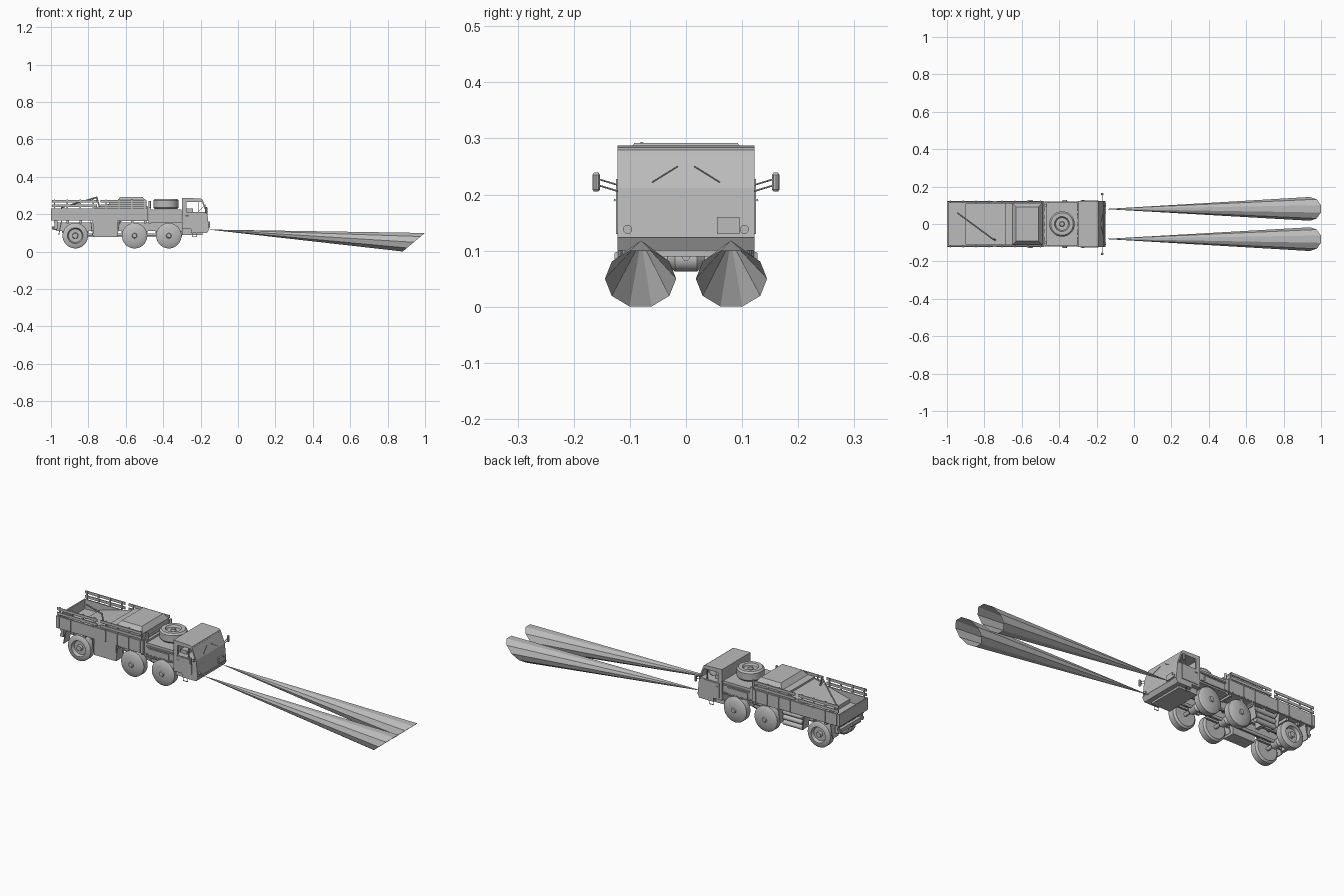
import bpy, bmesh, math
from mathutils import Vector, Matrix

old = bpy.data.objects.get("Cube")
if old:
    bpy.data.objects.remove(old, do_unlink=True)

grey = bpy.data.materials.new("plain grey")
grey.use_nodes = True
COLOUR = (.5, .5, .5, 1)
grey.diffuse_color = COLOUR
grey.node_tree.nodes["Principled BSDF"].inputs["Base Color"].default_value = COLOUR
SIDES = (("left", 1), ("right", -1))


def finish(name, bm, smooth=False, fix=True):
    if fix:
        bmesh.ops.recalc_face_normals(bm, faces=bm.faces)
    mesh = bpy.data.meshes.new(name)
    bm.to_mesh(mesh)
    bm.free()
    mesh.materials.append(grey)
    if smooth:
        mesh.shade_smooth()
        mesh.set_sharp_from_angle(angle=math.radians(35))
    ob = bpy.data.objects.new(name, mesh)
    bpy.context.collection.objects.link(ob)
    return ob


def box(name, x, y, z, inset=0):
    """Box from ranges; inset narrows the top."""
    bm = bmesh.new()
    bmesh.ops.create_cube(bm, size=1)
    for v in bm.verts:
        top = v.co.z > 0
        v.co = Vector([a + (b - a) * (c + .5) for (a, b), c in zip((x, y, z), v.co)])
        if top and inset:
            v.co.x += inset if v.co.x < sum(x) / 2 else -inset
            v.co.y += inset if v.co.y < sum(y) / 2 else -inset
    return finish(name, bm)


def pair(name, x, y, z):
    """Matching boxes on both sides."""
    for side, s in SIDES:
        box(f"{side}_{name}", x, sorted((s * y[0], s * y[1])), z)


def prism(name, profile, y0, y1):
    """Side profile in x and z, pushed across the width."""
    bm = bmesh.new()
    face = bm.faces.new([bm.verts.new((x, y0, z)) for x, z in profile])
    ext = bmesh.ops.extrude_face_region(bm, geom=[face])["geom"]
    bmesh.ops.translate(bm, vec=(0, y1 - y0, 0),
                        verts=[g for g in ext if isinstance(g, bmesh.types.BMVert)])
    return finish(name, bm)


def rod(name, start, end, radius, sides=8):
    a, b = Vector(start), Vector(end)
    bm = bmesh.new()
    turn = (b - a).to_track_quat("Z", "Y").to_matrix().to_4x4()
    bmesh.ops.create_cone(bm, cap_ends=True, segments=sides, radius1=radius, radius2=radius,
                          depth=(b - a).length, matrix=Matrix.Translation((a + b) / 2) @ turn)
    return finish(name, bm, sides > 8)


def lathe(name, profile, centre, axis, sides=32):
    """Turn a profile of (radius, offset along axis)."""
    bm = bmesh.new()
    turn = Vector(axis).to_track_quat("Z", "Y").to_matrix()
    rings = [[bm.verts.new(Vector(centre) + turn @ Vector(
        (r * math.cos(math.tau * i / sides), r * math.sin(math.tau * i / sides), h)))
        for i in range(sides)] for r, h in profile]
    for low, high in zip(rings, rings[1:]):
        for i in range(sides):
            j = (i + 1) % sides
            bm.faces.new((low[i], low[j], high[j], high[i]))
    bm.faces.new(rings[0])
    bm.faces.new(rings[-1])
    return finish(name, bm, True)


# Cab: solid lower body, open side windows, raked windscreen and roof
W = .122
prism("cab_lower_body", [(-.3, .12), (-.155, .12), (-.164, .212), (-.3, .212)], -W, W)
prism("windscreen", [(-.172, .212), (-.164, .212), (-.187, .272), (-.195, .272)], -W, W)
prism("cab_roof", [(-.3, .265), (-.185, .265), (-.19, .279), (-.2, .284), (-.3, .287)], -W, W)
box("cab_back_wall", (-.3, -.288), (-W, W), (.2, .28))
pair("rear_window_pillar", (-.3, -.275), (.114, W), (.2, .28))
pair("window_divider", (-.212, -.208), (.114, W), (.21, .27))
prism("sloped_bumper", [(-.25, .1), (-.165, .1), (-.152, .123), (-.25, .123)], -W, W)
box("underbody_plate", (-.3, -.19), (-.1, .1), (.09, .12))
box("front_panel", (-.16, -.151), (.055, .095), (.13, .16))
for side, s in SIDES:
    rod(f"{side}_headlight", (-.165, s * .104, .138), (-.15, s * .104, .138), .008, 12)
    rod(f"{side}_wiper", (-.164, s * .06, .222), (-.175, s * .015, .25), .001)
    # Mirrors on two thin arms
    for z in (.205, .216):
        rod(f"{side}_mirror_arm", (-.17, s * .118, z), (-.17, s * .158, z + .012), .0015)
    lathe(f"{side}_mirror", [(.004, -.017), (.007, -.013), (.007, .013), (.004, .017)],
          (-.17, s * .16, .222), (0, 0, 1), 10)
    # Door outline, handle and hanging step
    box(f"{side}_door", (-.285, -.19), sorted((s * W, s * .125)), (.13, .208))
    rod(f"{side}_door_handle", (-.28, s * .127, .19), (-.265, s * .127, .19), .002)
    for x in (-.245, -.22):
        rod(f"{side}_step_hanger", (x, s * .115, .115), (x, s * .115, .08), .0015)
    rod(f"{side}_step_bar", (-.245, s * .115, .08), (-.22, s * .115, .08), .002)
    box(f"{side}_seat", (-.28, -.24), sorted((s * .03, s * .09)), (.212, .23))
lathe("steering_wheel", [(.022, -.001), (.022, .002)], (-.2, .06, .225), (-1, 0, 1), 16)

# Engine deck with the spare tyre lying on top
box("engine_deck", (-.465, -.302), (-.115, .115), (.155, .225))
pair("deck_ledge", (-.46, -.305), (.115, .121), (.205, .212))
pair("deck_locker", (-.45, -.33), (.115, .12), (.165, .198))
TYRE = [(.012, -.02), (.034, -.02), (.04, -.027), (.06, -.027), (.068, -.018),
        (.068, .018), (.06, .027), (.04, .027), (.034, .016), (.014, .016), (.011, .024)]
lathe("spare_tyre", TYRE, (-.385, 0, .254), (0, 0, 1))
box("deck_rack", (-.478, -.464), (-.115, .115), (.15, .235))
for side, s in SIDES:
    rod(f"{side}_exhaust_pipe", (-.472, s * .1, .16), (-.472, s * .1, .27), .006, 12)

# Load bed with slatted sides
box("bed_floor", (-1, -.48), (-.118, .118), (.165, .18))
pair("bed_side", (-1, -.48), (.115, W), (.166, .23))
box("tailgate", (-1, -.993), (-W, W), (.166, .23))
box("bed_front_board", (-.488, -.48), (-W, W), (.166, .24))
for low in (.238, .262):
    for start, end in ((-.995, -.755), (-.735, -.49)):
        pair("side_slat", (start, end), (.117, .121), (low, low + .014))
for i in range(8):
    x = -.985 + i * .069
    pair("slat_post", (x, x + .007), (.113, .118), (.18, .278))
    pair("side_rib", (x, x + .006), (W, .125), (.168, .228))
    box("floor_beam", (x, x + .012), (-.11, .11), (.15, .166))

# Cargo under a cover, sloping sheet and leaning pole
box("covered_cargo", (-.69, -.49), (-.112, .112), (.18, .265))
box("cargo_cover_top", (-.65, -.49), (-.112, .112), (.265, .292), .02)
prism("sloping_sheet", [(-.9, .18), (-.69, .18), (-.69, .255), (-.9, .2)], -.11, .11)
rod("leaning_pole", (-.945, .06, .235), (-.755, -.08, .29), .004)
rod("pole_prop", (-.755, -.08, .29), (-.73, -.09, .2), .004)

# Chassis rails, axles and wheels
pair("chassis_rail", (-.97, -.25), (.03, .045), (.11, .155))
for x in (-.95, -.7, -.46, -.27):
    box("cross_member", (x, x + .02), (-.045, .045), (.12, .15))
rod("drive_shaft", (-.87, 0, .09), (-.3, 0, .09), .008, 12)
RIM = [(.03, -.024), (.058, -.024), (.068, -.016), (.068, .016), (.06, .022), (.03, .026)]
FLAT_HUB = RIM + [(.014, .028), (.011, .034), (.004, .034)]
DISHED_HUB = RIM[:-1] + [(.042, .024), (.036, .008), (.016, .008), (.014, .022), (.004, .022)]
for label, x, hub in (("rear", -.87, DISHED_HUB), ("middle", -.553, FLAT_HUB),
                      ("front", -.37, FLAT_HUB)):
    rod(f"{label}_axle", (x, -.1, .085), (x, .1, .085), .01, 12)
    lathe(f"{label}_gear_housing", [(.008, -.035), (.022, -.02), (.022, .02), (.008, .035)],
          (x, 0, .085), (0, 1, 0), 16)
    for side, s in SIDES:
        lathe(f"{side}_{label}_wheel", hub, (x, s * .093, .085), (0, s, 0), 40)
        box(f"{side}_{label}_spring", (x - .07, x + .07), sorted((s * .047, s * .058)), (.1, .11))

# Mudguards: thin boards sloping away from the tyres
for side, s in SIDES:
    for x, lean in ((-.79, .01), (-.945, -.015), (-.635, -.012)):
        prism(f"{side}_mud_flap", [(x, .165), (x + .004, .165), (x + lean + .004, .09),
                                   (x + lean, .09)], s * .07, s * .12)
    prism(f"{side}_wheel_arch", [(-.64, .15), (-.62, .163), (-.31, .163), (-.29, .15),
                                 (-.29, .155), (-.31, .168), (-.62, .168), (-.64, .155)],
          s * .07, s * .121)
    rod(f"{side}_tail_lamp", (-.985, s * .1, .125), (-.97, s * .1, .125), .01, 12)
    box(f"{side}_tail_bracket", (-.98, -.965), sorted((s * .09, s * .11)), (.12, .166))
box("rear_bumper", (-.985, -.968), (-.085, .085), (.115, .135))
rod("tow_hook", (-.995, 0, .125), (-.96, 0, .125), .008)

# Tool locker on the right, stacked air tanks on the left
box("right_tool_locker", (-.775, -.645), (-.118, -.05), (.078, .165))
for z in (.092, .12, .148):
    rod("left_air_tank", (-.77, .1, z), (-.655, .1, z), .013, 16)
box("left_tank_bracket", (-.72, -.7), (.045, .1), (.08, .165))

# Headlight beams: open ten-sided cones with slanted ends
for side, s in SIDES:
    bm = bmesh.new()
    tip = bm.verts.new((-.16, s * .08, .118))
    rim = []
    for i in range(10):
        a = math.tau * i / 10
        rise = .052 * math.sin(a)
        rim.append(bm.verts.new((.94 + rise * 1.2, s * .081 + .0635 * math.cos(a), .05 + rise)))
    for i in range(10):
        bm.faces.new((tip, rim[i], rim[(i + 1) % 10]))
    bmesh.ops.recalc_face_normals(bm, faces=bm.faces)
    finish(f"{side}_light_beam", bm, fix=False)
